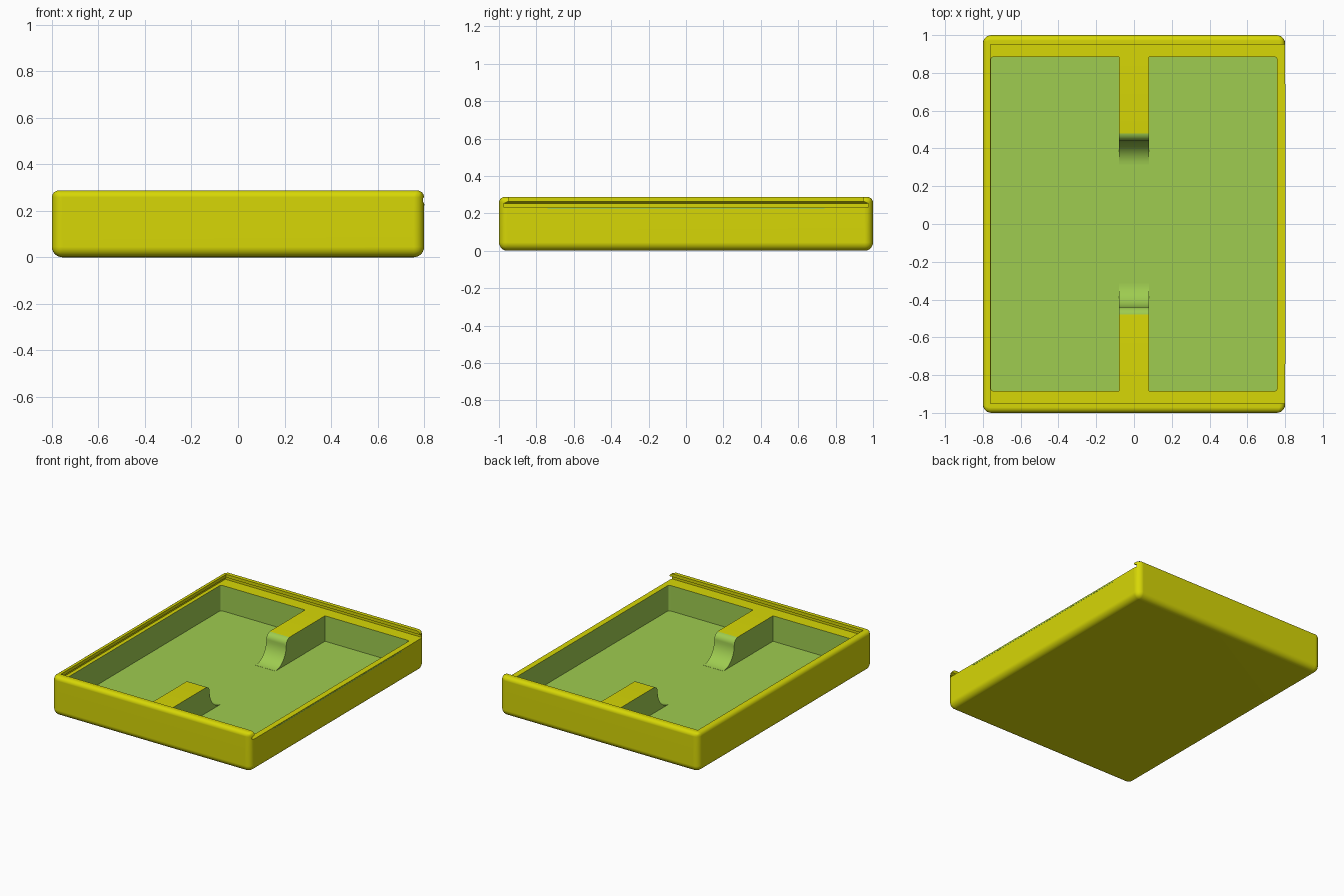
import bpy, bmesh, math

if "Cube" in bpy.data.objects:
    bpy.data.objects.remove(bpy.data.objects["Cube"])

RIM, FLOOR, TOP = 0.235, 0.05, 0.287   # slot floor, pocket floor, overall height
PX, PY = 0.758, 0.885                  # pocket half sizes


def material(name, rgb):
    m = bpy.data.materials.new(name)
    m.diffuse_color = (*[(c / 255) ** 2.2 for c in rgb], 1)
    m.use_nodes = True
    m.node_tree.nodes["Principled BSDF"].inputs["Base Color"].default_value = m.diffuse_color
    return m


YELLOW = material("yellow shell", (214, 214, 14))
GREEN = material("green lining", (157, 203, 81))


def finish(bm, name, mats=(YELLOW, GREEN)):
    bmesh.ops.recalc_face_normals(bm, faces=bm.faces[:])
    me = bpy.data.meshes.new(name)
    bm.to_mesh(me)
    bm.free()
    ob = bpy.data.objects.new(name, me)
    bpy.context.collection.objects.link(ob)
    for m in mats:
        me.materials.append(m)
    return ob


def box(lo, hi):
    bm = bmesh.new()
    bmesh.ops.create_cube(bm, size=1)
    for v in bm.verts:
        v.co = [(a + b) / 2 + c * (b - a) for a, b, c in zip(lo, hi, v.co)]
    return bm


def activate(ob):
    bpy.ops.object.select_all(action='DESELECT')
    ob.select_set(True)
    bpy.context.view_layer.objects.active = ob


def smooth(ob):
    activate(ob)
    bpy.ops.object.shade_smooth_by_angle(angle=math.radians(32))


def cut(ob, cutter):
    activate(ob)
    mod = ob.modifiers.new("cut", 'BOOLEAN')
    mod.operation, mod.solver, mod.object = 'DIFFERENCE', 'EXACT', cutter
    bpy.ops.object.modifier_apply(modifier=mod.name)
    bpy.data.objects.remove(cutter)


# Outer shell: wide rounding below and at the corners, tighter along the top
bm = box((-0.8, -1, 0), (0.8, 1, TOP))
weights = bm.edges.layers.float.new("bevel_weight_edge")
for e in bm.edges:
    e[weights] = 0.65 if all(v.co.z > 0.1 for v in e.verts) else 1
shell = finish(bm, "tray_shell")
activate(shell)
bev = shell.modifiers.new("rounding", 'BEVEL')
bev.width, bev.segments, bev.limit_method = 0.045, 6, 'WEIGHT'
bpy.ops.object.modifier_apply(modifier=bev.name)

# Undercut slot for a sliding lid, open on the right
bm = bmesh.new()
rings = []
for grow, z in ((0.025, RIM), (0.025, 0.252), (0, 0.264), (0, 0.35)):
    x0, y = -0.76 - grow, 0.95 + grow
    rings.append([bm.verts.new((px, py, z)) for px, py in
                  ((x0, -y), (0.9, -y), (0.9, y), (x0, y))])
for a, b in zip(rings, rings[1:]):
    for i in range(4):
        j = (i + 1) % 4
        bm.faces.new((a[i], a[j], b[j], b[i]))
bm.faces.new(rings[0])
bm.faces.new(rings[-1])
cut(shell, finish(bm, "slot_cutter"))

# Deep pocket with small corner radii
bm = box((-PX, -PY, FLOOR), (PX, PY, 0.26))
upright = [e for e in bm.edges if abs(e.verts[0].co.z - e.verts[1].co.z) > 0.1]
bmesh.ops.bevel(bm, geom=upright, offset=0.015, segments=4, profile=0.5, affect='EDGES')
cut(shell, finish(bm, "pocket_cutter"))

# Pocket surfaces are green, everything else yellow
for f in shell.data.polygons:
    x, y, z = f.center
    inside = abs(x) < PX + 0.002 and abs(y) < PY + 0.002 and 0.03 < z < RIM - 0.002
    f.material_index = int(inside)
smooth(shell)
shell.modifiers.new("clean shading", 'WEIGHTED_NORMAL').keep_sharp = True


# Half dividers: rounded nose running down into a concave sweep
def arc(cy, cz, ry, rz, a0, a1, n=10):
    return [(cy + ry * math.cos(t), cz + rz * math.sin(t)) for t in
            (math.radians(a0 + (a1 - a0) * i / n) for i in range(n + 1))]


profile = [(PY, RIM)]
profile += arc(0.485, 0.19, 0.045, 0.045, 90, 180)
profile += arc(0.315, 0.19, 0.125, 0.139, 0, -90, 14)[1:]
profile += [(0.315, 0.04), (PY, 0.04)]

for side, name in ((1, "back_divider"), (-1, "front_divider")):
    bm = bmesh.new()
    face = bm.faces.new([bm.verts.new((-0.08, side * y, z)) for y, z in profile])
    ext = bmesh.ops.extrude_face_region(bm, geom=[face])
    for g in ext["geom"]:
        if isinstance(g, bmesh.types.BMVert):
            g.co.x = 0.08
    ob = finish(bm, name)
    for f in ob.data.polygons:
        f.material_index = 0 if f.center.z > RIM - 0.0005 else 1
    smooth(ob)

# Thin green line below the open edge on the right
finish(box((0.795, -0.74, 0.222), (0.801, 0.74, 0.229)), "edge_line", (GREEN,))
